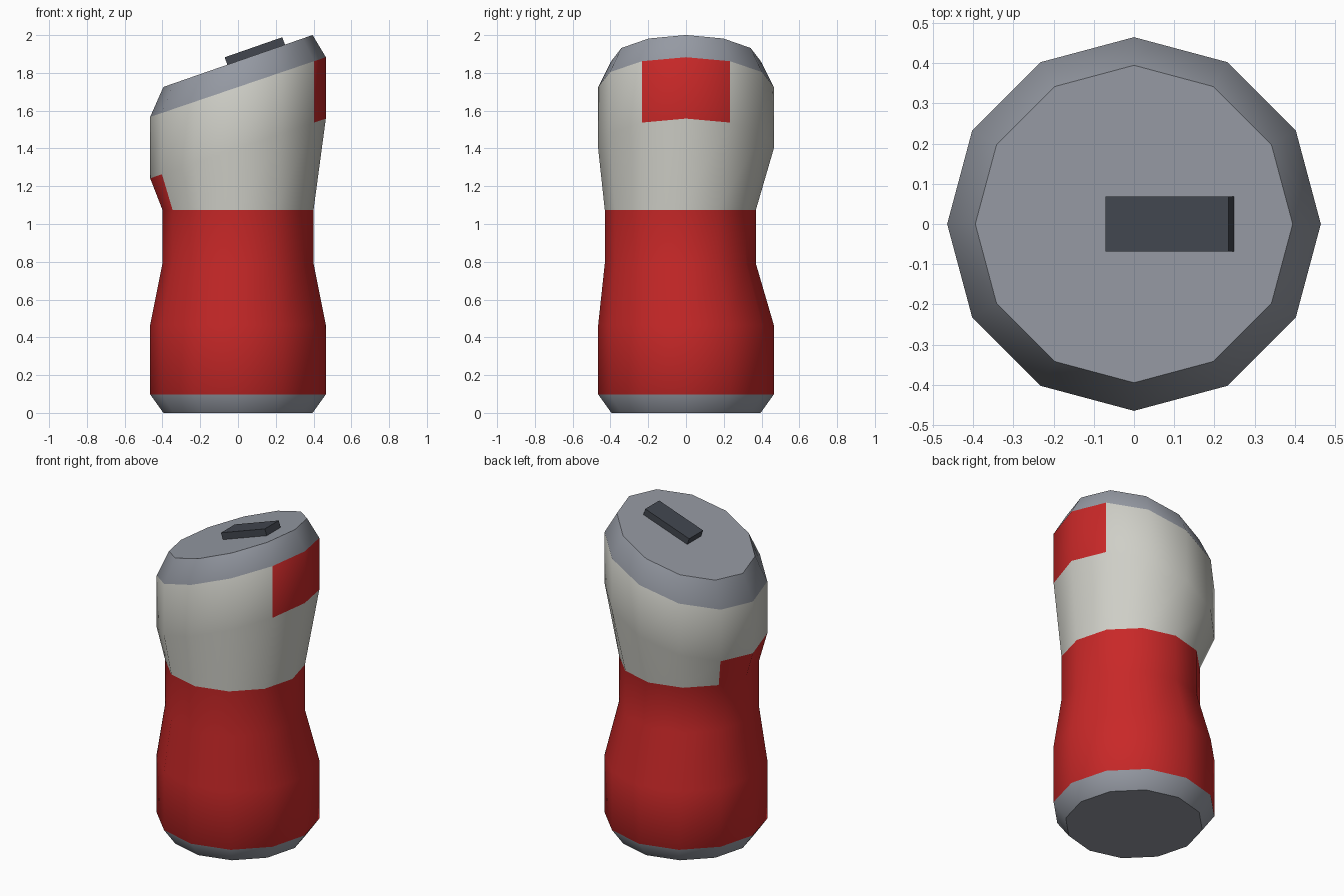
import bpy
import bmesh
import math
from mathutils import Matrix

cube = bpy.data.objects.get("Cube")
if cube:
    bpy.data.objects.remove(cube, do_unlink=True)


def material(name, rgb):
    mat = bpy.data.materials.new(name)
    mat.use_nodes = True
    mat.diffuse_color = (*rgb, 1)
    mat.node_tree.nodes["Principled BSDF"].inputs["Base Color"].default_value = (*rgb, 1)
    return mat


red = material("red paint", (0.58, 0.021, 0.021))
white = material("off white", (0.62, 0.62, 0.57))
grey = material("metal grey", (0.30, 0.32, 0.365))
dark = material("dark grey", (0.054, 0.062, 0.078))
RED, WHITE, GREY = range(3)

SIDES = 12
SLOPE = 0.34  # rise of the tilted upper rings along x


def add_object(name, bm, materials):
    bmesh.ops.recalc_face_normals(bm, faces=bm.faces)
    mesh = bpy.data.meshes.new(name)
    bm.to_mesh(mesh)
    bm.free()
    for mat in materials:
        mesh.materials.append(mat)
    obj = bpy.data.objects.new(name, mesh)
    bpy.context.collection.objects.link(obj)
    return obj


def ring(bm, z, radius, y, slope):
    verts = []
    for i in range(SIDES):
        a = math.tau * i / SIDES
        x = radius * math.cos(a)
        verts.append(bm.verts.new((x, y + radius * math.sin(a), z + slope * x)))
    return verts


# Body: rings of (height, radius, y offset, tilt)
profile = [
    (0.0, 0.395, 0, 0),
    (0.098, 0.465, 0, 0),
    (0.465, 0.465, 0, 0),
    (0.79, 0.40, -0.03, 0),
    (1.075, 0.40, -0.03, 0),
    (1.40, 0.465, 0, SLOPE),
    (1.725, 0.465, 0, SLOPE),
    (1.863, 0.395, 0, SLOPE + 0.008),
]
band_colours = [GREY, RED, RED, RED, WHITE, WHITE, GREY]

bm = bmesh.new()
rings = [ring(bm, *p) for p in profile]
for band, colour in enumerate(band_colours):
    low, high = rings[band], rings[band + 1]
    for i in range(SIDES):
        j = (i + 1) % SIDES
        face = bm.faces.new((low[i], low[j], high[j], high[i]))
        face.material_index = colour
        # Red patches: low on the right side, high on the left side
        if band == 4 and i in (SIDES // 2 - 1, SIDES // 2):
            face.material_index = RED
        if band == 5 and i in (SIDES - 1, 0):
            face.material_index = RED
for end in (rings[0], rings[-1]):
    bm.faces.new(end).material_index = GREY
body = add_object("can_body", bm, (red, white, grey))

bpy.ops.object.select_all(action="DESELECT")
body.select_set(True)
bpy.context.view_layer.objects.active = body
bpy.ops.object.shade_smooth_by_angle(angle=math.radians(44))

# Opening tab: a flat block lying on the tilted lid
bm = bmesh.new()
bmesh.ops.create_cube(bm, size=1)
bmesh.ops.scale(bm, vec=(0.323, 0.138, 0.084), verts=bm.verts)
tilt = Matrix.Rotation(-math.atan(SLOPE + 0.008), 4, "Y")
bmesh.ops.transform(bm, matrix=Matrix.Translation((0.096, 0, 1.896)) @ tilt, verts=bm.verts)
add_object("lid_tab", bm, (dark,))
